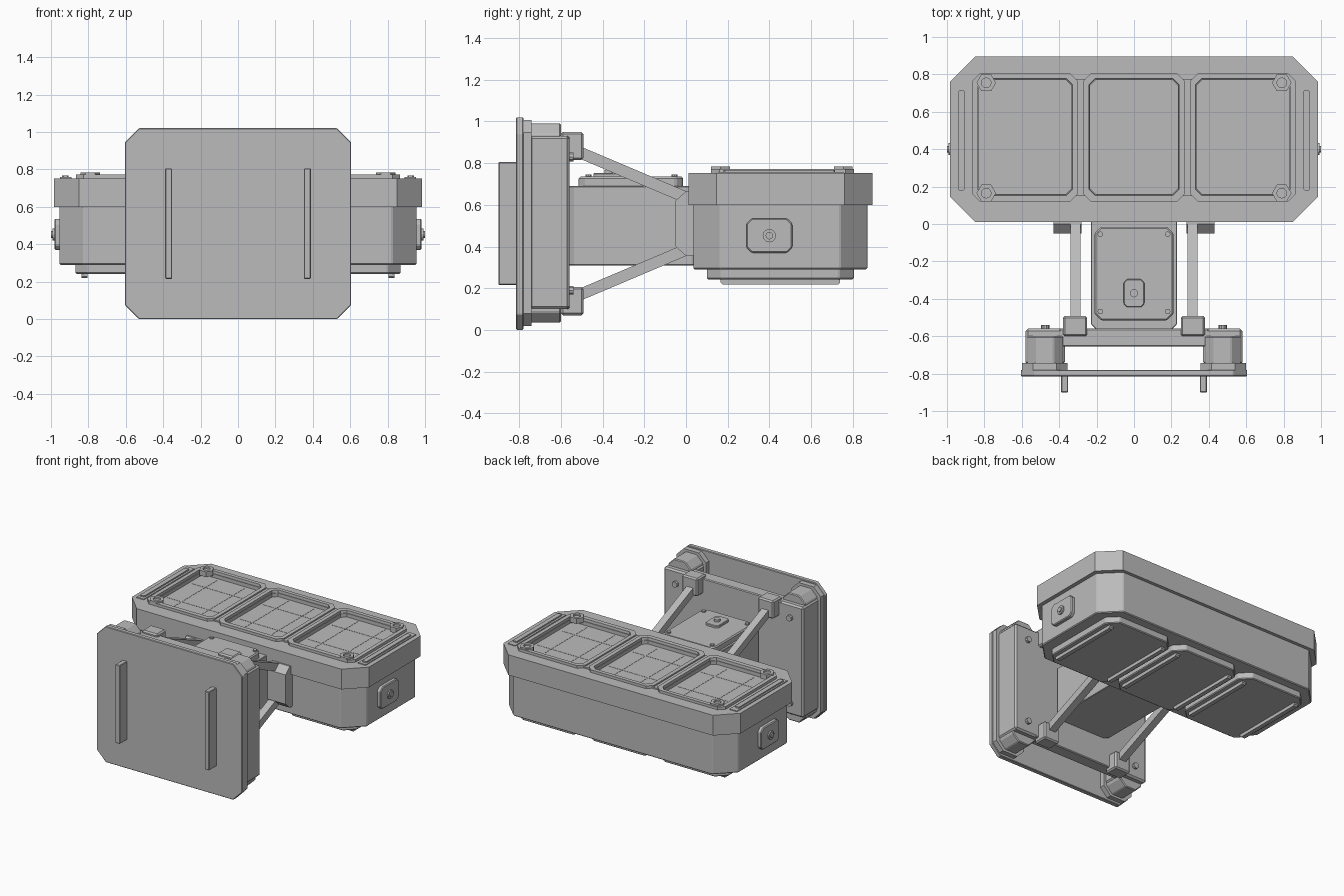
import bpy, bmesh, math
from mathutils import Vector, Matrix

cube = bpy.data.objects.get("Cube")
if cube:
    bpy.data.objects.remove(cube, do_unlink=True)

GREY = (0.5, 0.5, 0.5, 1)
mat = bpy.data.materials.new("plain grey")
mat.use_nodes = True
mat.diffuse_color = GREY
mat.node_tree.nodes["Principled BSDF"].inputs["Base Color"].default_value = GREY

# Local (u, v, w) directions of a profile extruded along each axis
FRAMES = {"x": ("y", "z", "x"), "y": ("x", "z", "y"), "z": ("x", "y", "z")}
UNIT = {"x": Vector((1, 0, 0)), "y": Vector((0, 1, 0)), "z": Vector((0, 0, 1))}


def finish(name, bm, bevel=0):
    bmesh.ops.recalc_face_normals(bm, faces=bm.faces)
    mesh = bpy.data.meshes.new(name)
    bm.to_mesh(mesh)
    bm.free()
    mesh.materials.append(mat)
    obj = bpy.data.objects.new(name, mesh)
    bpy.context.collection.objects.link(obj)
    if bevel:
        mod = obj.modifiers.new("edge", "BEVEL")
        mod.width, mod.segments = bevel, 1
        mod.limit_method = "ANGLE"
    return obj


def extrude(name, points, axis, lo, hi, bevel=0, taper=1.0):
    """Extrude a 2D outline between lo and hi along an axis."""
    u, v, w = (UNIT[a] for a in FRAMES[axis])
    cu = sum(p[0] for p in points) / len(points)
    cv = sum(p[1] for p in points) / len(points)
    bm = bmesh.new()
    a = [bm.verts.new(u * p + v * q + w * lo) for p, q in points]
    b = [bm.verts.new(u * (cu + (p - cu) * taper) + v * (cv + (q - cv) * taper) + w * hi)
         for p, q in points]
    bm.faces.new(a)
    bm.faces.new(b)
    for i in range(len(a)):
        j = (i + 1) % len(a)
        bm.faces.new((a[i], a[j], b[j], b[i]))
    return finish(name, bm, bevel)


def octagon(u0, u1, v0, v1, c):
    return [(u0 + c, v0), (u1 - c, v0), (u1, v0 + c), (u1, v1 - c),
            (u1 - c, v1), (u0 + c, v1), (u0, v1 - c), (u0, v0 + c)]


def block(name, x, y, z, axis="z", chamfer=0.0, bevel=0.0):
    """Box with chamfered corners around the given axis."""
    r = {"x": x, "y": y, "z": z}
    u, v, w = FRAMES[axis]
    (u0, u1), (v0, v1) = r[u], r[v]
    pts = octagon(u0, u1, v0, v1, chamfer) if chamfer else [(u0, v0), (u1, v0), (u1, v1), (u0, v1)]
    return extrude(name, pts, axis, *r[w], bevel)


def round_bolt(name, u, v, radius, axis, lo, hi, sides=12, bevel=0.0):
    pts = [(u + radius * math.cos(math.tau * i / sides), v + radius * math.sin(math.tau * i / sides))
           for i in range(sides)]
    return extrude(name, pts, axis, lo, hi, bevel)


def cut(target, cutters):
    """Subtract the cutters and remove them."""
    for c in cutters:
        mod = target.modifiers.new("cut", "BOOLEAN")
        mod.operation, mod.solver, mod.object = "DIFFERENCE", "EXACT", c
        bpy.context.view_layer.objects.active = target
        bpy.ops.object.modifier_apply(modifier=mod.name)
        bpy.data.objects.remove(c, do_unlink=True)


def span(s, a, b):
    return tuple(sorted((s * a, s * b)))


# Main housing: lower tub and overhanging cap
block("housing_tub", (-0.955, 0.955), (0.035, 0.87), (0.29, 0.62), "z", 0.13, 0.006)
cap = block("housing_cap", (-0.985, 0.985), (0.012, 0.895), (0.60, 0.752), "z", 0.135)
windows = [(-0.83, -0.335), (-0.235, 0.235), (0.335, 0.83)]
cut(cap, [block("cutter", w, (0.16, 0.77), (0.725, 0.9), "z", 0.03) for w in windows])

# Raised rims around the three top windows
for i, (x0, x1) in enumerate(windows):
    rim = block(f"window_rim_{i}", (x0 - 0.035, x1 + 0.035), (0.12, 0.805), (0.745, 0.772), "z", 0.04)
    cut(rim, [extrude("cutter", octagon(x0, x1, 0.16, 0.77, 0.03), "z", 0.70, 0.80, taper=1.03)])
    # Fine seams on the window panels
    for t in (0.27, 0.73):
        x, y = x0 + (x1 - x0) * t, 0.16 + 0.61 * t
        block("panel_seam", (x - 0.002, x + 0.002), (0.18, 0.75), (0.723, 0.7265))
        block("panel_seam", (x0 + 0.02, x1 - 0.02), (y - 0.002, y + 0.002), (0.723, 0.7265))
for x in (-0.285, 0.285):
    block("rim_bridge", (x - 0.025, x + 0.025), (0.15, 0.775), (0.745, 0.762))

# Bottom covers with side bars
for x0, x1 in [(-0.87, -0.31), (-0.28, 0.28), (0.31, 0.87)]:
    block("bottom_cover", (x0, x1), (0.10, 0.805), (0.242, 0.30), "z", 0.07, 0.006)
    for x in (x0 + 0.05, x1 - 0.05):
        block("bottom_bar", (x - 0.016, x + 0.016), (0.165, 0.74), (0.218, 0.25), "x", 0.01)

for s in (-1, 1):
    # Cap strips and corner hex nuts
    block("cap_strip", span(s, 0.89, 0.952), (0.155, 0.755), (0.745, 0.758))
    block("cap_strip_ridge", span(s, 0.905, 0.94), (0.18, 0.715), (0.75, 0.768), "z", 0.006)
    for y in (0.165, 0.755):
        nut = round_bolt("corner_nut", s * 0.79, y, 0.052, "z", 0.745, 0.784, 6)
        cut(nut, [round_bolt("cutter", s * 0.79, y, 0.026, "z", 0.772, 0.9, 12)])

    # Side hatch with knob
    block("side_hatch", span(s, 0.94, 0.982), (0.29, 0.51), (0.37, 0.535), "x", 0.025, 0.006)
    round_bolt("side_knob", 0.40, 0.452, 0.032, "x", *span(s, 0.97, 0.992), 12)
    round_bolt("side_knob_tip", 0.40, 0.452, 0.018, "x", *span(s, 0.98, 1.0), 12)

    # Rear columns behind the shield plate
    block("column", span(s, 0.37, 0.58), (-0.75, -0.56), (0.10, 0.93), "z", 0.0, 0.012)
    block("column_base", span(s, 0.355, 0.60), (-0.785, -0.742), (0.018, 1.008), "y", 0.06)
    block("column_core", span(s, 0.38, 0.57), (-0.75, -0.60), (0.035, 0.99), "y", 0.05, 0.006)
    for z in (0.19, 0.83):
        round_bolt("column_bolt", s * 0.475, z, 0.022, "y", -0.57, -0.54, 10)

    # Shield rails
    block("shield_rail", span(s, 0.352, 0.39), (-0.90, -0.80), (0.215, 0.805), "z", 0, 0.004)

    # Strut mounts on the housing
    extrude("housing_mount", [(0.05, 0.355), (0.0, 0.355), (-0.05, 0.40), (-0.05, 0.62),
                              (0.0, 0.665), (0.05, 0.665)], "x", *span(s, 0.28, 0.43))
    for m in (-1, 1):
        # Diagonal struts and their front brackets
        mid = 0.51
        z0, z1 = mid + m * 0.337, mid + m * 0.125
        extrude("strut", [(-0.53, z0 + m * 0.013 - 0.03), (0.02, z1 - 0.03 - m * 0.008),
                          (0.02, z1 + 0.03 - m * 0.008), (-0.53, z0 + m * 0.013 + 0.03)],
                "x", *span(s, 0.285, 0.34))
        zz = tuple(sorted((mid + m * 0.305, mid + m * 0.44)))
        block("strut_bracket", span(s, 0.25, 0.38), (-0.60, -0.492), zz, "y", 0.0, 0.01)

# Front shield and cross plate
block("shield_plate", (-0.605, 0.605), (-0.815, -0.78), (0.0, 1.02), "y", 0.075, 0.004)
block("cross_plate", (-0.40, 0.40), (-0.655, -0.56), (0.10, 0.93), "z", 0, 0.006)

# Connecting arm with top cover
block("arm", (-0.23, 0.23), (-0.565, 0.06), (0.31, 0.69), "z", 0.03, 0.004)
block("arm_cover", (-0.212, 0.212), (-0.515, -0.015), (0.68, 0.735), "z", 0.035, 0.008)
block("arm_latch", (-0.055, 0.055), (-0.445, -0.295), (0.73, 0.752), "z", 0.018, 0.004)
round_bolt("arm_knob", 0, -0.37, 0.022, "z", 0.745, 0.768, 12)
for x in (-0.18, 0.18):
    for y in (-0.055, -0.468):
        round_bolt("arm_bolt", x, y, 0.015, "z", 0.73, 0.746, 10)
